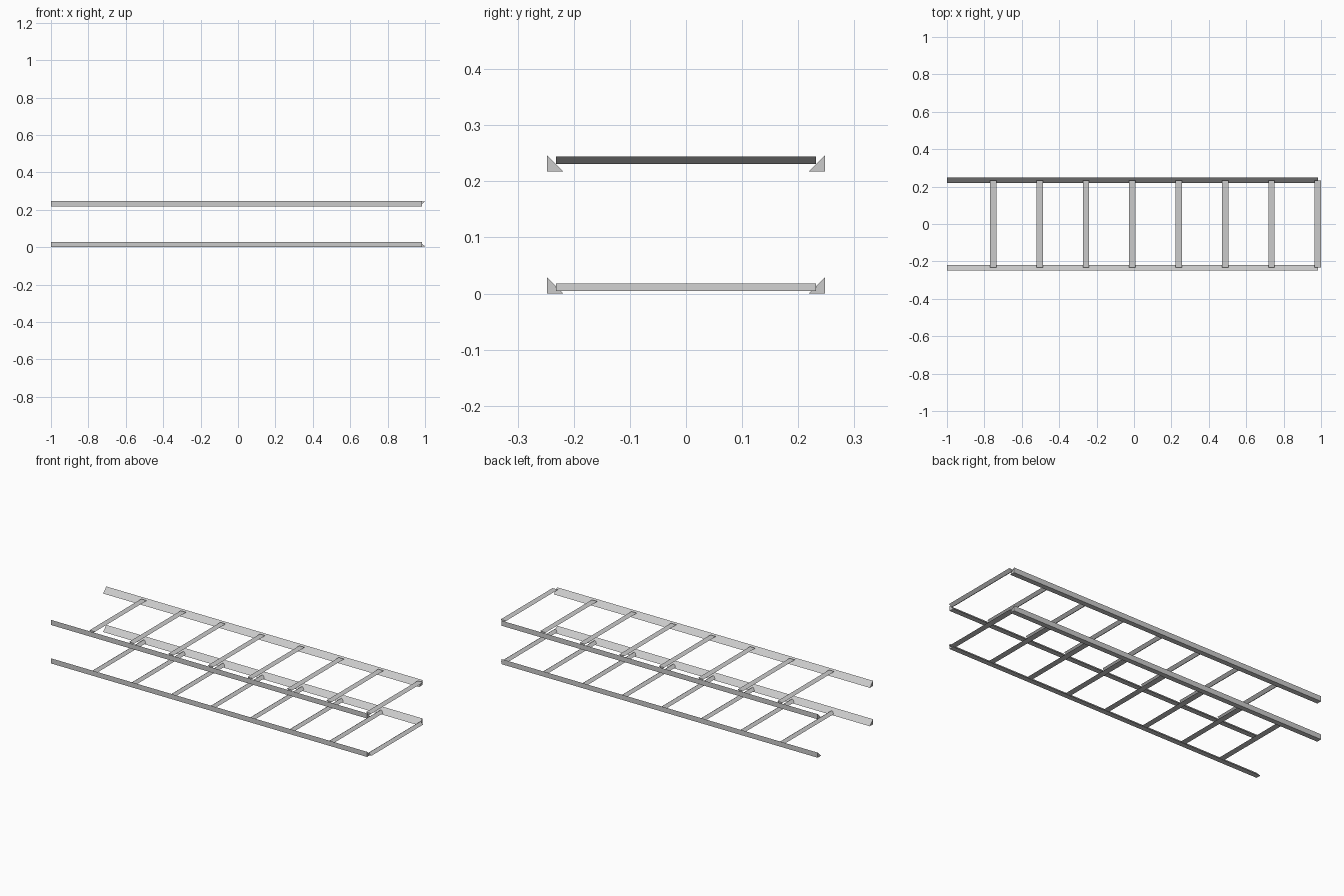
import bpy, bmesh
from mathutils import Vector

if "Cube" in bpy.data.objects:
    bpy.data.objects.remove(bpy.data.objects["Cube"])

RAIL_START, RAIL_END = -1.0, 0.983
SPACING = (RAIL_END - RAIL_START) / 8


def prism(name, section, sweep):
    """Extrude a closed cross-section along a straight sweep vector."""
    bm = bmesh.new()
    face = bm.faces.new([bm.verts.new(p) for p in section])
    ext = bmesh.ops.extrude_face_region(bm, geom=[face], use_keep_orig=True)
    moved = [g for g in ext["geom"] if isinstance(g, bmesh.types.BMVert)]
    bmesh.ops.translate(bm, verts=moved, vec=Vector(sweep))
    bmesh.ops.recalc_face_normals(bm, faces=bm.faces[:])
    mesh = bpy.data.meshes.new(name)
    bm.to_mesh(mesh)
    bm.free()
    obj = bpy.data.objects.new(name, mesh)
    bpy.context.collection.objects.link(obj)
    return obj


def ladder(level, base, rung_flat, rung_ridge):
    # triangular side rails, sloping inward
    for side, label in ((-1, "front"), (1, "back")):
        section = [(RAIL_START, side * 0.248, base),
                   (RAIL_START, side * 0.219, base),
                   (RAIL_START, side * 0.248, base + 0.029)]
        prism(f"{level}_{label}_rail", section, (RAIL_END - RAIL_START, 0, 0))
    # triangular rungs, the last one capping the rail ends
    for i in range(1, 9):
        x = RAIL_START + i * SPACING
        section = [(x - 0.017, -0.232, rung_flat),
                   (x + 0.017, -0.232, rung_flat),
                   (x, -0.232, rung_ridge)]
        prism(f"{level}_rung_{i}", section, (0, 0.464, 0))


# lower ladder has ridge-up rungs, upper ladder has ridge-down rungs
ladder("lower", 0.0, 0.005, 0.018)
ladder("upper", 0.218, 0.244, 0.231)
